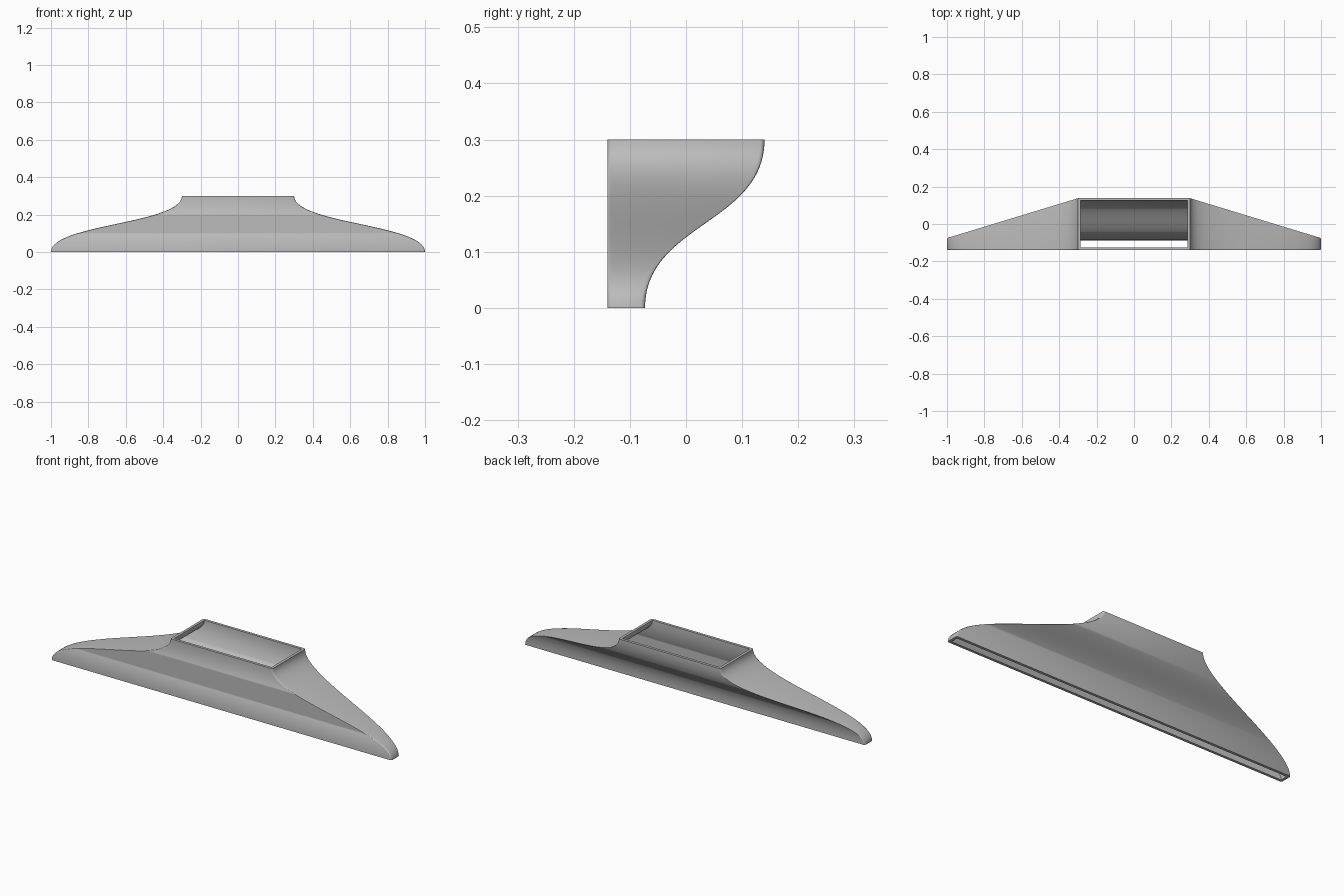
import bpy, bmesh, math

cube = bpy.data.objects.get("Cube")
if cube:
    bpy.data.objects.remove(cube, do_unlink=True)

HEIGHT = 0.3
FRONT = -0.14
WALL = 0.014
STEPS = 40

grey = bpy.data.materials.new("plain grey")
grey.use_nodes = True
colour = (0.5, 0.5, 0.5, 1)
grey.diffuse_color = colour
grey.node_tree.nodes["Principled BSDF"].inputs["Base Color"].default_value = colour


def section(t, inset, radius):
    """Rounded rectangle at curve parameter t along the flared duct."""
    s = t * t * (3 - 2 * t)
    z = HEIGHT * (1.5 * t * (1 - t) + t ** 3)
    half = 1 + (0.3 - 1) * s - inset
    back = -0.073 + 0.213 * s - inset
    front = FRONT + inset
    points = []
    corners = ((half, back, 0), (-half, back, 1), (-half, front, 2), (half, front, 3))
    for x, y, quarter in corners:
        cx = x - math.copysign(radius, x)
        cy = y - radius if quarter < 2 else y + radius
        for i in range(4):
            a = (quarter + i / 3) * math.pi / 2
            points.append((cx + radius * math.cos(a), cy + radius * math.sin(a), z))
    return points


def bridge(bm, a, b):
    n = len(a)
    for i in range(n):
        j = (i + 1) % n
        bm.faces.new((a[i], a[j], b[j], b[i]))


# Hollow flared duct: outer skin up, inner skin down, closed by flat rims
bm = bmesh.new()
params = [i / STEPS for i in range(STEPS + 1)]
rings = [section(t, 0, 0.008) for t in params]
rings += [section(t, WALL, 0.002) for t in reversed(params)]
loops = [[bm.verts.new(p) for p in ring] for ring in rings]
for i, loop in enumerate(loops):
    bridge(bm, loop, loops[(i + 1) % len(loops)])
bmesh.ops.recalc_face_normals(bm, faces=bm.faces)
mesh = bpy.data.meshes.new("flared_duct")
bm.to_mesh(mesh)
bm.free()
mesh.materials.append(grey)
duct = bpy.data.objects.new("flared_duct", mesh)
bpy.context.collection.objects.link(duct)

bpy.ops.object.select_all(action="DESELECT")
duct.select_set(True)
bpy.context.view_layer.objects.active = duct
bpy.ops.object.shade_smooth_by_angle(angle=math.radians(40))
